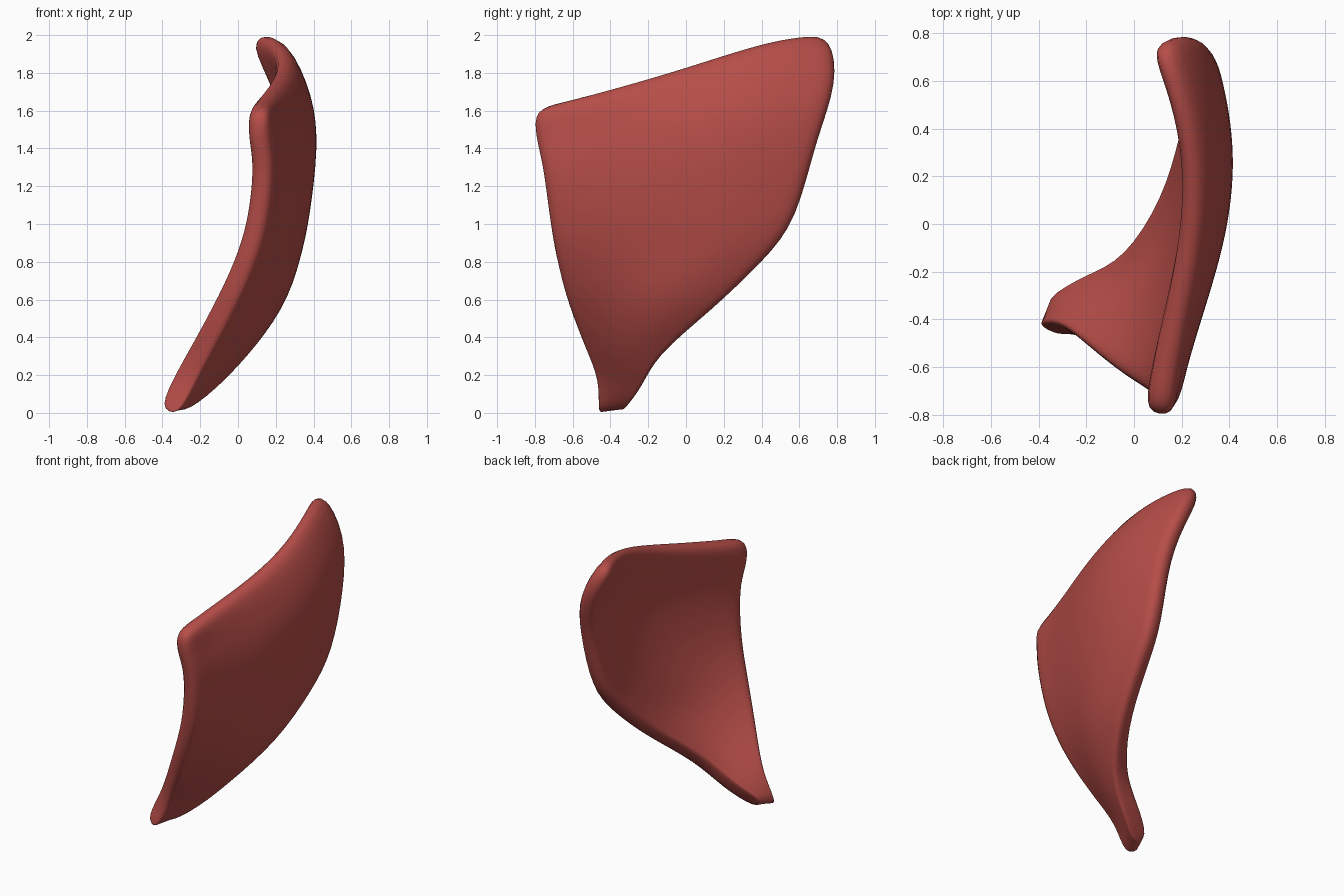
import bpy, bmesh, math
from mathutils import Vector

cube = bpy.data.objects.get("Cube")
if cube:
    bpy.data.objects.remove(cube, do_unlink=True)

red = bpy.data.materials.new("muted red")
red.use_nodes = True
colour = (0.47, 0.075, 0.065, 1)
red.diffuse_color = colour
red.node_tree.nodes["Principled BSDF"].inputs["Base Color"].default_value = colour

# Cross rows from the lower tip to the upper rim: front edge, back edge, sideways bulge
rows = [
    ((-.37, -.45, .00), (-.34, -.33, .03), .00),
    ((-.28, -.43, .20), (-.16, -.22, .16), .01),
    ((-.17, -.53, .40), (.00, -.15, .33), .04),
    ((-.03, -.64, .66), (.17, .14, .56), .08),
    ((.07, -.70, .90), (.24, .42, .82), .09),
    ((.11, -.73, 1.10), (.28, .59, 1.02), .10),
    ((.13, -.76, 1.32), (.30, .69, 1.45), .12),
    ((.10, -.80, 1.46), (.23, .81, 1.74), .16),
    ((.11, -.81, 1.61), (.08, .77, 1.97), .14),
]
COLUMNS = 10


def shell_point(row, u, v):
    front, back, bulge = row
    point = Vector(front).lerp(Vector(back), u)
    point.x += bulge * math.sin(math.pi * u ** 1.4)
    # Shallow diagonal folds fade out at the rims
    fade = math.sin(math.pi * u) * math.sin(math.pi * v)
    point.x += 0.008 * fade * math.sin(14 * v - 5 * u)
    # Upper rim rises toward its rounded back corner
    if v == 1:
        point.z += 0.03 * u + 0.05 * math.sin(math.pi * u ** 3)
    return point


bm = bmesh.new()
last = len(rows) - 1
grid = [[bm.verts.new(shell_point(row, c / COLUMNS, r / last))
         for c in range(COLUMNS + 1)] for r, row in enumerate(rows)]
for lower, upper in zip(grid, grid[1:]):
    for c in range(COLUMNS):
        bm.faces.new((lower[c], lower[c + 1], upper[c + 1], upper[c]))
bmesh.ops.recalc_face_normals(bm, faces=bm.faces)
mesh = bpy.data.meshes.new("curved_shell")
bm.to_mesh(mesh)
bm.free()
mesh.materials.append(red)

shell = bpy.data.objects.new("curved_shell", mesh)
bpy.context.collection.objects.link(shell)

# Thick sheet with rounded rims
solid = shell.modifiers.new("thickness", "SOLIDIFY")
solid.thickness = 0.128
solid.offset = 0
solid.edge_crease_outer = 0.15
solid.edge_crease_inner = 0.15
smooth = shell.modifiers.new("smoothing", "SUBSURF")
smooth.levels = smooth.render_levels = 2

bpy.context.view_layer.objects.active = shell
shell.select_set(True)
bpy.ops.object.shade_smooth()
